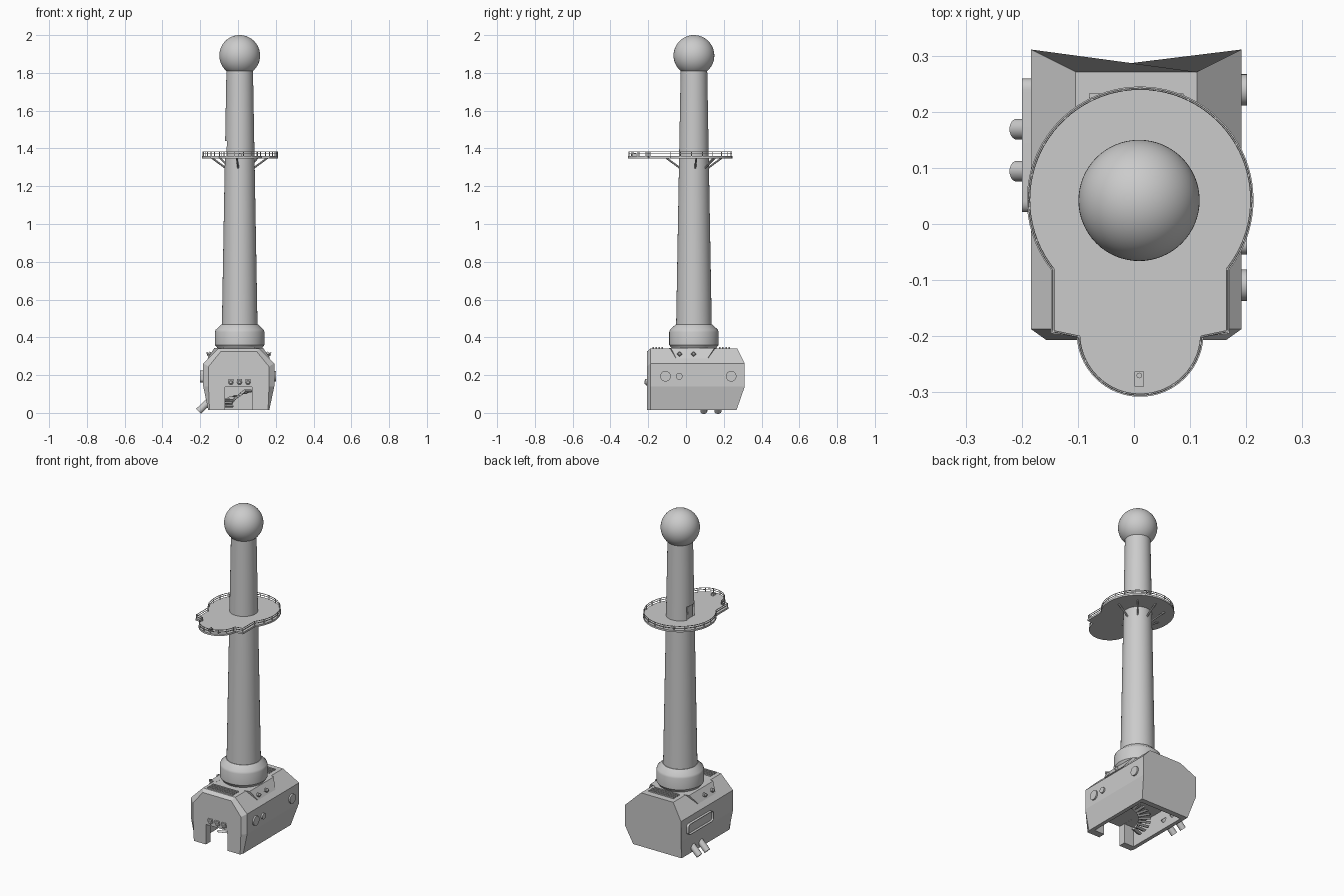
import bpy, bmesh
from math import sin, cos, radians, hypot
from mathutils import Vector

if "Cube" in bpy.data.objects:
    bpy.data.objects.remove(bpy.data.objects["Cube"])

CX, CY, BX = 0.009, 0.042, 0.004      # column axis, base centre


def obj(name, bm, angle=30):
    bmesh.ops.recalc_face_normals(bm, faces=bm.faces[:])
    me = bpy.data.meshes.new(name)
    bm.to_mesh(me)
    bm.free()
    o = bpy.data.objects.new(name, me)
    bpy.context.collection.objects.link(o)
    bpy.ops.object.select_all(action='DESELECT')
    o.select_set(True)
    bpy.context.view_layer.objects.active = o
    if angle:
        bpy.ops.object.shade_smooth_by_angle(angle=radians(angle))
    return o


def loft(bm, rings):
    rows = [[bm.verts.new(p) for p in r] for r in rings]
    n = len(rows[0])
    for a, b in zip(rows, rows[1:]):
        for i in range(n):
            bm.faces.new((a[i], a[(i + 1) % n], b[(i + 1) % n], b[i]))
    bm.faces.new(rows[0][::-1])
    return bm.faces.new(rows[-1])


def rod(bm, a, b, r, r2=None, n=12, flat=1.0):
    a, b = Vector(a), Vector(b)
    q = (b - a).to_track_quat('Z', 'Y')
    ring = lambda c, s: [c + q @ Vector((s * cos(t), s * sin(t) * flat, 0))
                         for t in [radians(360 * i / n) for i in range(n)]]
    loft(bm, [ring(a, r), ring(b, r if r2 is None else r2)])


def box(bm, lo, hi):
    (x, y, z), (X, Y, Z) = lo, hi
    loft(bm, [[(x, y, k), (X, y, k), (X, Y, k), (x, Y, k)] for k in (z, Z)])


def turned(name, prof, n=64):
    bm = bmesh.new()
    loft(bm, [[(CX + r * cos(radians(360 * i / n)), CY + r * sin(radians(360 * i / n)), z)
               for i in range(n)] for r, z in prof])
    return obj(name, bm)


def cut(target, lo, hi):
    bm = bmesh.new()
    box(bm, lo, hi)
    c = obj("cutter", bm, 0)
    c.hide_render = True
    m = target.modifiers.new("cut", 'BOOLEAN')
    m.operation, m.solver, m.object = 'DIFFERENCE', 'EXACT', c
    bpy.context.view_layer.objects.active = target
    bpy.ops.object.modifier_apply(modifier=m.name)
    bpy.data.objects.remove(c)


# Faceted base block, lofted front to back
def section(a, w, t, z, ys):
    half = [(a, .016, ys[0]), (w, .14, ys[1]), (w, z - .08, ys[1]), (t, z, ys[2])]
    return [(BX + x, y, k) for x, k, y in half] + [(BX - x, y, k) for x, k, y in half[::-1]]


bm = bmesh.new()
loft(bm, [section(.155, .16, .095, .325, [-.207] * 3),
          section(.162, .188, .108, .342, [-.187] * 3),
          section(.162, .188, .108, .342, [.268, .311, .271])])
base = obj("base_block", bm, 0)
cut(base, (-.07, -.3, -.05), (.075, -.1, .137))
cut(base, (-.135, -.165, -.05), (.143, .235, .136))

# Curved stair inside the base
bm = bmesh.new()
for i in range(10):
    t = radians(200 - i * 16)
    p = Vector((.01 + .075 * cos(t), -.02 + .085 * sin(t), .035 + i * .009))
    d = Vector((cos(t), sin(t), 0))
    rod(bm, p - d * .035, p + d * .035, .014, n=4, flat=.5)
obj("inner_stair", bm, 0)

# Portholes on the right side
bm = bmesh.new()
for y, r in ((-.109, .028), (-.036, .018), (.239, .028)):
    rod(bm, (.17, y, .194), (.201, y, .194), r, n=32)
obj("portholes", bm)

# Framed oblong panel on the left side
bm = bmesh.new()
pts = []
for y, z, a in ((.239, .208, 0), (.041, .208, 90), (.041, .177, 180), (.239, .177, 270)):
    for k in range(7):
        t = radians(a + 15 * k)
        pts.append((y + .02 * cos(t), z + .016 * sin(t)))
f = loft(bm, [[(x, y, z) for y, z in pts] for x in (-.175, -.2)])
bmesh.ops.recalc_face_normals(bm, faces=bm.faces[:])
bmesh.ops.inset_region(bm, faces=[f], thickness=.007)
bmesh.ops.translate(bm, vec=(.008, 0, 0), verts=f.verts[:])
obj("side_panel", bm)

# Angled outlet pipes on the left side
bm = bmesh.new()
for y in (.094, .169):
    rod(bm, (-.135, y, .08), (-.209, y, .008), .0185, n=24, flat=1)
bmesh.ops.scale(bm, vec=(1, 1, 1), verts=bm.verts[:])
obj("outlet_pipes", bm)

# Lamps above the entrance
bm = bmesh.new()
for x in (-.038, .008, .053):
    rod(bm, (x, -.2, .162), (x, -.213, .162), .016, n=20)
    rod(bm, (x, -.213, .162), (x, -.221, .162), .013, .007, n=20)
    box(bm, (x - .013, -.218, .168), (x + .013, -.2, .18))
obj("entrance_lamps", bm)

# Sloped lamp blocks and small lamps either side of the collar
for s, side in ((1, "right"), (-1, "left")):
    bm = bmesh.new()
    X = lambda v: BX + s * v
    loft(bm, [[(X(.09), -.09, .343), (X(.09), .16, .343), (X(.15), .12, .285), (X(.15), -.055, .285)],
              [(X(.13), -.08, .343), (X(.13), .15, .343), (X(.166), .115, .289), (X(.166), -.052, .289)]])
    obj(side + "_lamp_block", bm, 0)
    bm = bmesh.new()
    for y in (-.034, .04):
        rod(bm, (X(.14), y, .3), (X(.162), y, .315), .013, n=4)
        rod(bm, (X(.162), y, .315), (X(.17), y, .312), .008, n=12)
    obj(side + "_small_lamps", bm)

# Roof grilles fore and aft
bm = bmesh.new()
for y0, n in ((-.178, 4), (.175, 4)):
    for i in range(n):
        y = y0 + i * .0165
        box(bm, (-.08, y, .335), (.088, y + .008, .349))
obj("roof_grilles", bm, 0)

# Collar, tapered column and ball top
turned("collar", [(.115, .335), (.121, .347), (.131, .36), (.131, .428), (.127, .44), (.097, .468)])
column = turned("column", [(.0945, .45), (.07, 1.83)])
cut(column, (-.12, CY - .036, 1.357), (-.048, CY + .036, 1.44))

bm = bmesh.new()
bmesh.ops.create_uvsphere(bm, u_segments=64, v_segments=32, radius=.108)
bmesh.ops.translate(bm, vec=(CX, CY, 1.892), verts=bm.verts[:])
obj("ball_top", bm)

# Doorway frame and leaf
bm = bmesh.new()
box(bm, (-.055, CY - .025, 1.357), (-.045, CY + .025, 1.43))
box(bm, (-.058, CY + .014, 1.388), (-.05, CY + .02, 1.4))
obj("column_door", bm, 0)


# Lookout platform outline: disc, square shoulders, rounded prow
def outline(e=0.0):
    R, w, r, yf = .202 - e, .159 - e, .113 - e, -.195 + e
    from math import acos, degrees
    a0 = -degrees(acos(w / R))
    c = .011
    p = [(c + R * cos(radians(a)), CY + .001 + R * sin(radians(a)))
         for a in [a0 + (180 - 2 * a0) * i / 60 for i in range(61)]]
    p.append((c - w, yf))
    p += [(c + r * cos(radians(a)), -.195 + r * sin(radians(a))) for a in range(183, 358, 6)]
    p.append((c + w, yf))
    return p


bm = bmesh.new()
loft(bm, [[(x, y, z) for x, y in outline()] for z in (1.348, 1.359)])
obj("platform", bm)

# Railing: two rails and evenly spaced posts
path = outline(.004)
bm = bmesh.new()
dist = 0
for a, b in zip(path, path[1:] + path[:1]):
    for z in (1.371, 1.382):
        rod(bm, (*a, z), (*b, z), .002, n=6)
    dist += hypot(b[0] - a[0], b[1] - a[1])
    if dist > .045:
        dist = 0
        rod(bm, (*b, 1.355), (*b, 1.384), .0024, n=6)
obj("railing", bm, 40)

# Struts under the platform
bm = bmesh.new()
for a in (5, 50, 92, 135, 180, 264):
    d = Vector((cos(radians(a)), sin(radians(a)), 0))
    c = Vector((CX, CY, 0))
    rod(bm, c + d * .07 + Vector((0, 0, 1.293)), c + d * .15 + Vector((0, 0, 1.352)), .005, n=8)
obj("platform_struts", bm)

# Signal lamp at the prow
bm = bmesh.new()
box(bm, (.001, -.29, 1.357), (.018, -.263, 1.37))
rod(bm, (.0095, -.27, 1.368), (.0095, -.27, 1.377), .005)
obj("prow_lamp", bm)
